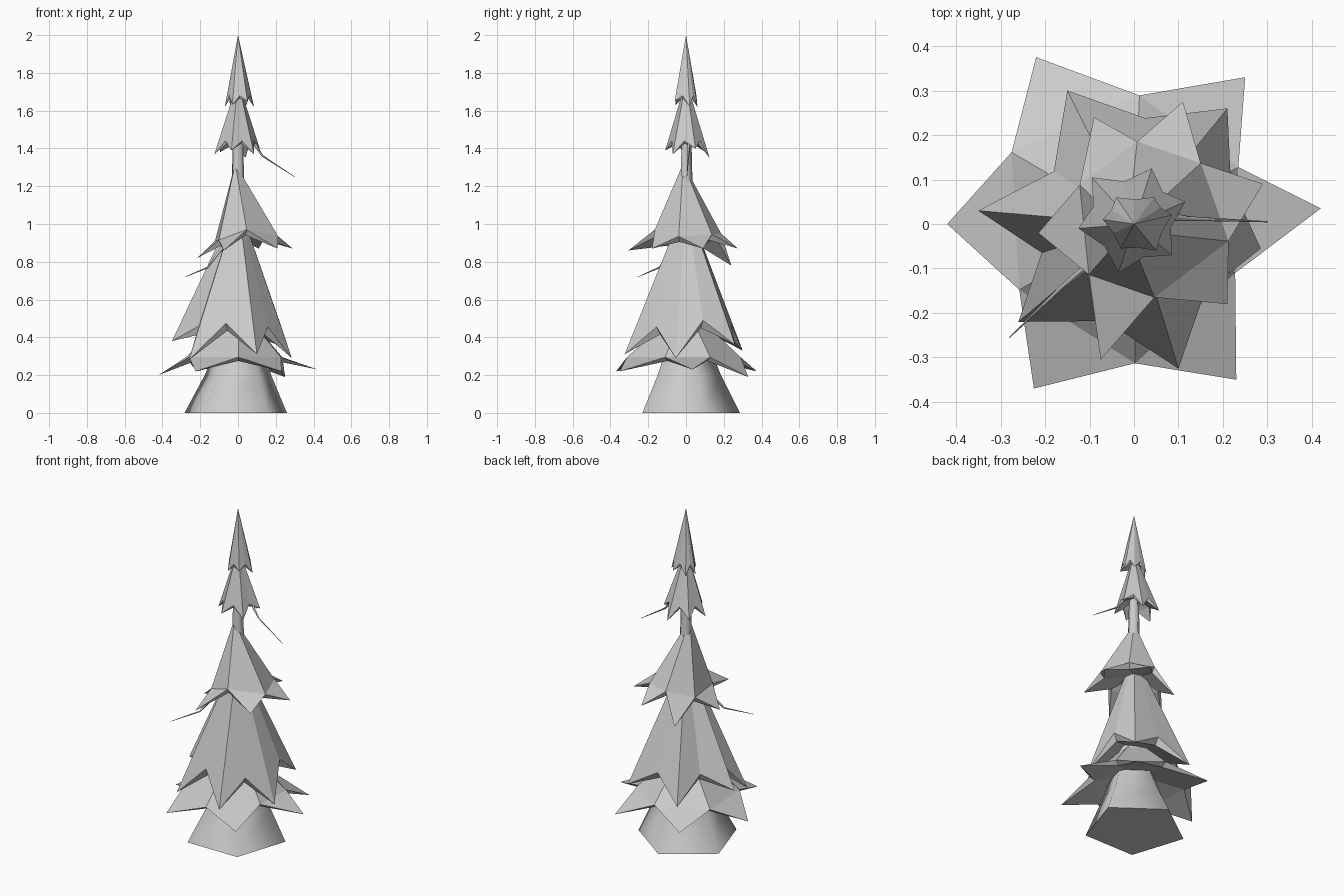
import bpy
import bmesh
import math
from mathutils import Vector

# Remove the default cube
cube = bpy.data.objects.get("Cube")
if cube:
    bpy.data.objects.remove(cube, do_unlink=True)

# Single plain colour
grey = bpy.data.materials.new("plain_grey")
grey.use_nodes = True
grey.diffuse_color = (0.6, 0.6, 0.6, 1)
grey.node_tree.nodes["Principled BSDF"].inputs["Base Color"].default_value = grey.diffuse_color


def add_object(name, data):
    obj = bpy.data.objects.new(name, data)
    data.materials.append(grey)
    bpy.context.collection.objects.link(obj)
    return obj


def mesh_object(name, bm):
    bmesh.ops.recalc_face_normals(bm, faces=bm.faces)
    mesh = bpy.data.meshes.new(name)
    bm.to_mesh(mesh)
    bm.free()
    return add_object(name, mesh)


def make_skirt(name, apex, tips, notch_scales, notch_heights, lip, hollow, flared=False):
    """Pointed star-shaped skirt of foliage with a thick lip and a hollow underneath."""
    bm = bmesh.new()
    top = bm.verts.new(apex)
    under = bm.verts.new((0, 0, sum(notch_heights) / len(notch_heights) + hollow))
    points = [bm.verts.new(p) for p in tips]
    notches, inner = [], []
    for here, after, scale, height in zip(tips, tips[1:] + tips[:1], notch_scales, notch_heights):
        middle = (Vector(here) + Vector(after)) / 2 * scale
        middle.z = height
        notches.append(bm.verts.new(middle))
        inner.append(bm.verts.new((middle.x * 0.88, middle.y * 0.88, height - lip)))
    for i, point in enumerate(points):
        left, right = notches[i - 1], notches[i]
        low_left, low_right = inner[i - 1], inner[i]
        if flared:
            bm.faces.new((top, left, right))
            bm.faces.new((left, point, right))
        else:
            bm.faces.new((top, left, point))
            bm.faces.new((top, point, right))
        bm.faces.new((left, low_left, point))
        bm.faces.new((right, point, low_right))
        bm.faces.new((point, low_left, low_right))
        bm.faces.new((under, low_right, low_left))
    return mesh_object(name, bm)


def make_trunk(name, profile, sides, turn):
    """Tapering trunk lofted through rings of (x shift, radius, height)."""
    bm = bmesh.new()
    rings = []
    for shift, radius, height in profile:
        ring = []
        for i in range(sides):
            angle = math.radians(turn) + math.tau * i / sides
            ring.append(bm.verts.new(
                (shift + radius * math.cos(angle), radius * math.sin(angle), height)))
        rings.append(ring)
    for low, high in zip(rings, rings[1:]):
        for i in range(sides):
            j = (i + 1) % sides
            bm.faces.new((low[i], low[j], high[j], high[i]))
    bm.faces.new(rings[0])
    bm.faces.new(rings[-1])
    return mesh_object(name, bm)


def make_twig(name, path, thickness):
    """Bare twig that thins out towards its end."""
    curve = bpy.data.curves.new(name, "CURVE")
    curve.dimensions = "3D"
    curve.bevel_depth = thickness
    curve.bevel_resolution = 0
    spline = curve.splines.new("POLY")
    spline.points.add(len(path) - 1)
    for i, (point, position) in enumerate(zip(spline.points, path)):
        point.co = (*position, 1)
        point.radius = 1 - 0.9 * i / (len(path) - 1)
    return add_object(name, curve)


# Trunk with a flared five-sided foot
trunk = make_trunk(
    "trunk",
    [(-0.012, 0.285, 0), (0, 0.185, 0.2), (0.005, 0.145, 0.3), (0, 0.115, 0.45),
     (0, 0.08, 0.85), (0, 0.035, 1.2), (0, 0.025, 1.6)],
    sides=5, turn=18)
bpy.context.view_layer.objects.active = trunk
trunk.select_set(True)
bpy.ops.object.shade_smooth_by_angle(angle=math.radians(80))
trunk.select_set(False)

# Foliage skirts from the ground up
make_skirt(
    "lowest_skirt", (0, 0, 0.57),
    [(0.42, 0.035, 0.23), (0.25, 0.33, 0.19), (-0.22, 0.375, 0.22),
     (-0.42, 0, 0.2), (-0.225, -0.37, 0.22), (0.23, -0.35, 0.22)],
    notch_scales=(0.7, 0.82, 0.86, 0.8, 0.87, 0.7),
    notch_heights=[0.295] * 6, lip=0.02, hollow=0.05, flared=True)
make_skirt(
    "wide_skirt", (0, 0, 1.12),
    [(0.285, -0.055, 0.29), (0.21, 0.26, 0.36), (-0.15, 0.3, 0.33),
     (-0.35, 0.03, 0.38), (-0.26, -0.22, 0.28), (0.1, -0.325, 0.31)],
    notch_scales=(0.88, 0.85, 0.72, 0.68, 0.8, 0.82),
    notch_heights=(0.49, 0.47, 0.47, 0.46, 0.475, 0.455), lip=0.04, hollow=0.04)
make_skirt(
    "middle_skirt", (-0.015, -0.015, 1.32),
    [(0.29, 0.09, 0.87), (0.11, 0.275, 0.87), (-0.09, 0.24, 0.78),
     (-0.215, -0.02, 0.82), (-0.075, -0.305, 0.86), (0.21, -0.18, 0.87)],
    notch_scales=(0.75, 0.72, 0.8, 0.7, 0.68, 0.85),
    notch_heights=(0.945, 0.95, 0.91, 0.915, 0.97, 0.935), lip=0.03, hollow=0.03, flared=True)
make_skirt(
    "upper_skirt", (0, 0, 1.76),
    [(0.115, 0.05, 1.4), (0.04, 0.125, 1.35), (-0.095, 0.105, 1.38),
     (-0.125, -0.01, 1.37), (-0.035, -0.11, 1.39), (0.085, -0.07, 1.37)],
    notch_scales=[0.83] * 6, notch_heights=[1.44] * 6, lip=0.015, hollow=0.03)
make_skirt(
    "top_skirt", (0, 0, 2),
    [(0.085, 0.02, 1.62), (0.045, 0.06, 1.63), (-0.04, 0.06, 1.62),
     (-0.07, 0.01, 1.62), (-0.03, -0.055, 1.63), (0.05, -0.06, 1.65)],
    notch_scales=[0.92] * 6, notch_heights=[1.68] * 6, lip=0.015, hollow=0.02)

# Two bare twigs
make_twig(
    "upper_twig",
    [(0.02, 0.01, 1.5), (0.09, 0.015, 1.42), (0.13, 0.012, 1.36), (0.3, 0.005, 1.25)], 0.012)
make_twig(
    "lower_twig",
    [(-0.06, -0.06, 0.9), (-0.11, -0.1, 0.84), (-0.16, -0.14, 0.77), (-0.28, -0.255, 0.72)], 0.012)
